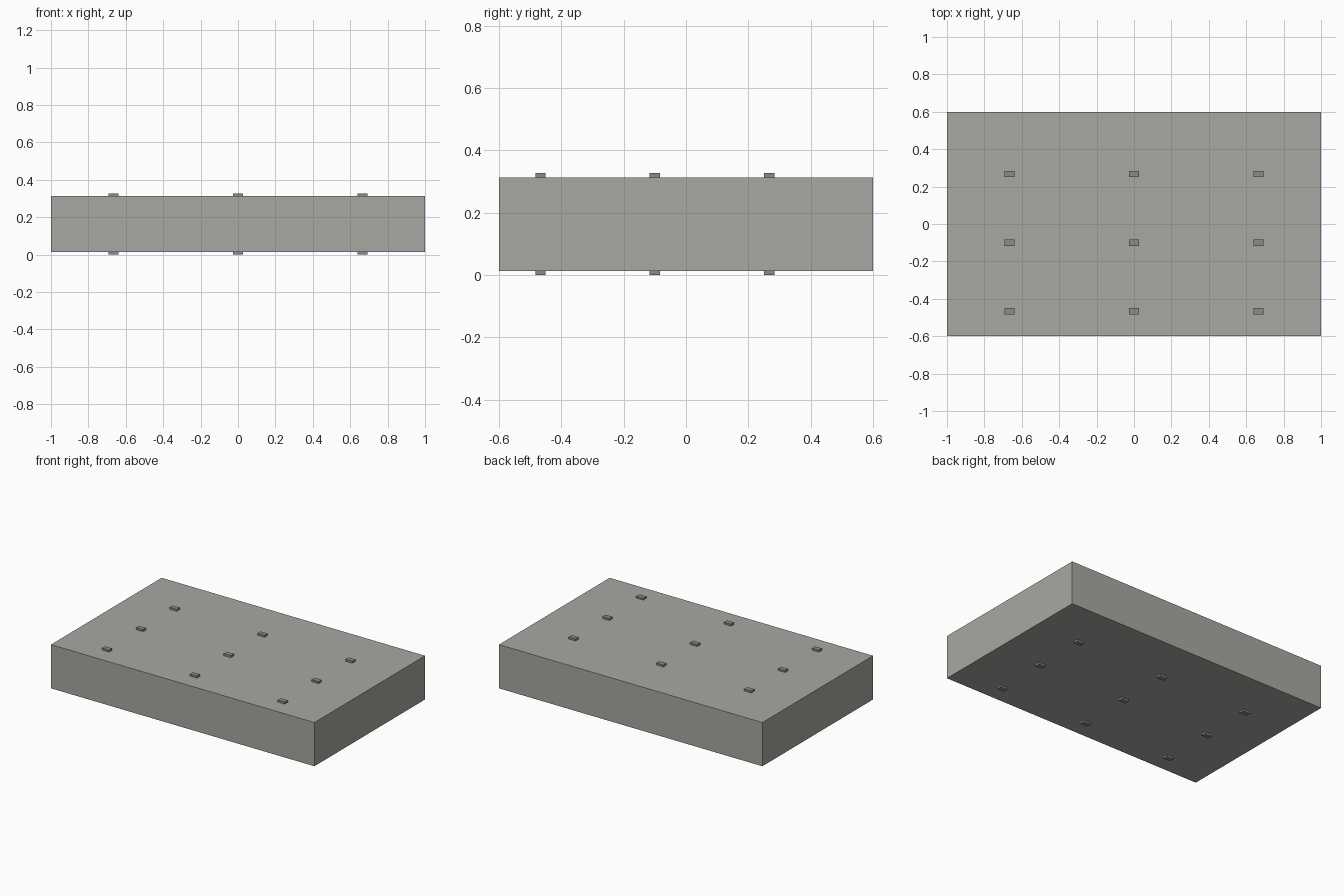
import bpy

if "Cube" in bpy.data.objects:
    bpy.data.objects.remove(bpy.data.objects["Cube"])


def material(name, rgb):
    m = bpy.data.materials.new(name)
    m.diffuse_color = (*rgb, 1)
    m.use_nodes = True
    m.node_tree.nodes["Principled BSDF"].inputs["Base Color"].default_value = m.diffuse_color
    return m


def box(name, size, center, mat):
    bpy.ops.mesh.primitive_cube_add(size=1, location=center)
    ob = bpy.context.object
    ob.name = name
    ob.scale = size
    bpy.ops.object.transform_apply(location=False, rotation=False, scale=True)
    ob.data.materials.append(mat)
    return ob


PEG_H = 0.0133
SLAB_H = 0.30
slab_mat = material("warm_grey", (0.40, 0.39, 0.36))
peg_mat = material("dark_grey", (0.26, 0.26, 0.25))

# Main slab, raised on the lower pegs
box("slab", (2.0, 1.2, SLAB_H), (0, 0, PEG_H + SLAB_H / 2), slab_mat)

# Matching grids of small pegs above and below the slab
for side, z in (("lower", PEG_H / 2), ("upper", PEG_H * 1.5 + SLAB_H)):
    for i in range(3):
        for j in range(3):
            box(f"{side}_peg_{i}_{j}", (0.0533, 0.0333, PEG_H),
                ((i - 1) * 0.6667, -0.4667 + j * 0.3667, z), peg_mat)
